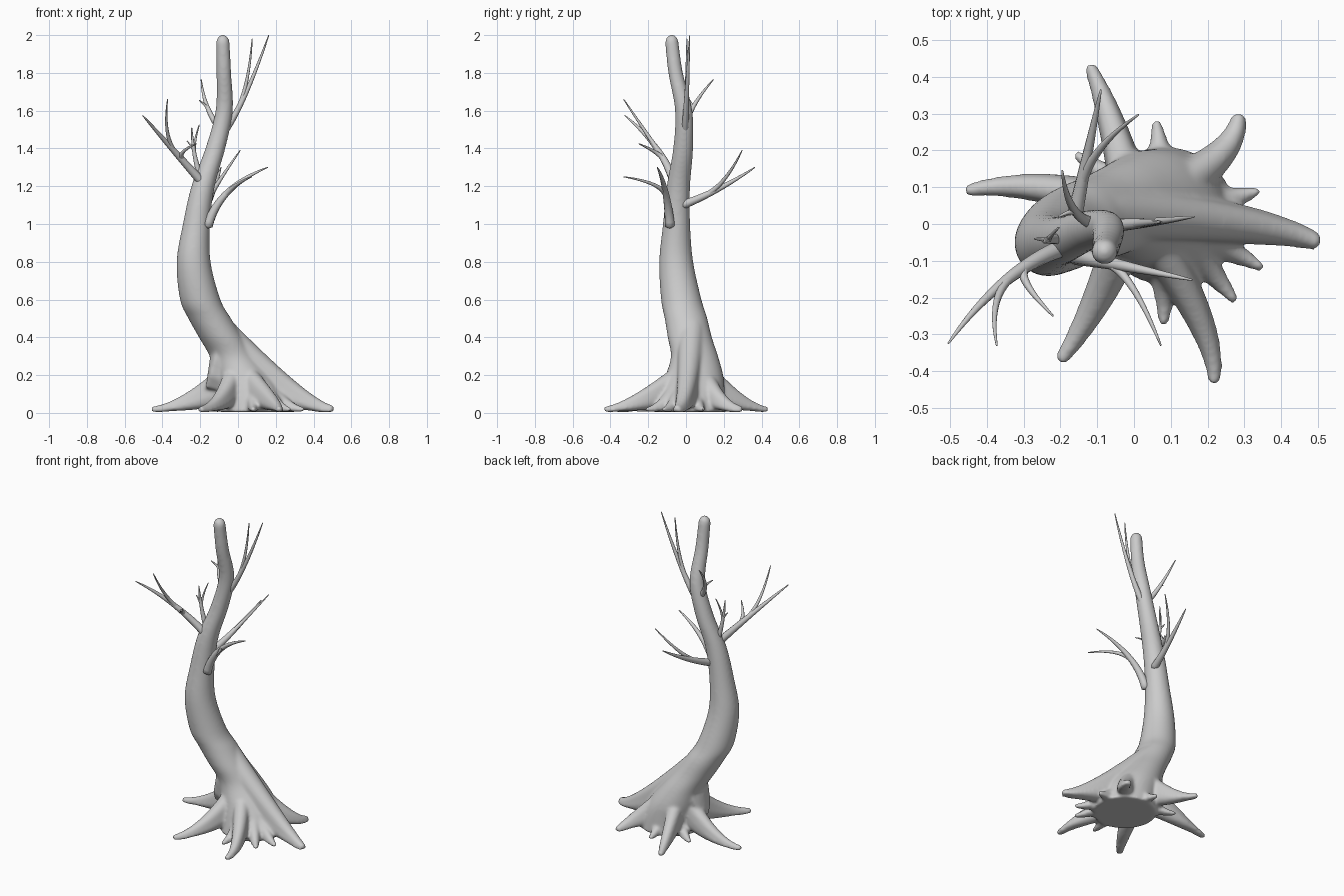
import bpy, bmesh, math
from mathutils import Vector

if "Cube" in bpy.data.objects:
    bpy.data.objects.remove(bpy.data.objects["Cube"])


def bezier(a, b, c, t):
    return a * (1 - t) ** 2 + b * (2 * t * (1 - t)) + c * t * t


def skin(bm, rings, start, end):
    """Bridge rings of points into a closed tube."""
    vs = [[bm.verts.new(co) for co in r] for r in rings]
    m = len(vs[0])
    s, e = bm.verts.new(start), bm.verts.new(end)
    for i in range(m):
        j = (i + 1) % m
        for a, b in zip(vs, vs[1:]):
            bm.faces.new((a[i], a[j], b[j], b[i]))
        bm.faces.new((s, vs[0][j], vs[0][i]))
        bm.faces.new((e, vs[-1][i], vs[-1][j]))


def tube(bm, cen, rad, sides=10, buttress=False):
    """Round tube along centre points; a buttress flares down to the ground."""
    last = len(cen) - 1
    tan = [(cen[min(i + 1, last)] - cen[max(i - 1, 0)]).normalized() for i in range(last + 1)]
    u = tan[0].orthogonal().normalized()
    rings = []
    for i, c in enumerate(cen):
        if i:
            u = tan[i - 1].rotation_difference(tan[i]) @ u
        v = tan[i].cross(u)
        ring = []
        for k in range(sides):
            a = math.tau * k / sides
            d = rad[i] * (u * math.cos(a) + v * math.sin(a))
            if buttress and d.z < 0:
                deep = -d.z / rad[i]
                d.x *= 1 + 0.9 * deep
                d.y *= 1 + 0.9 * deep
                d.z = -deep * max(c.z - 0.008, rad[i])
            ring.append(c + d)
        rings.append(ring)
    skin(bm, rings, cen[0] - tan[0] * rad[0] * 0.6, cen[-1] + tan[-1] * rad[-1] * 0.6)


def finish(bm, name):
    bmesh.ops.recalc_face_normals(bm, faces=bm.faces)
    for f in bm.faces:
        f.smooth = True
    me = bpy.data.meshes.new(name)
    bm.to_mesh(me)
    bm.free()
    ob = bpy.data.objects.new(name, me)
    bpy.context.collection.objects.link(ob)
    return ob


STEPS = [k / 16 for k in range(17)]


# trunk: horizontal sections (z, x, y, radius), smoothed between rows
trunk = [Vector(s) for s in [
    (0, 0.09, 0.02, 0.19), (0.12, 0.065, 0.035, 0.17), (0.2, 0.03, 0.045, 0.152),
    (0.3, -0.025, 0.045, 0.125), (0.4, -0.09, 0.02, 0.117), (0.5, -0.15, 0, 0.113),
    (0.6, -0.2, -0.025, 0.107), (0.8, -0.235, -0.052, 0.09), (1, -0.22, -0.05, 0.072),
    (1.2, -0.185, -0.04, 0.062), (1.4, -0.12, -0.015, 0.053), (1.6, -0.073, -0.012, 0.046),
    (1.8, -0.075, -0.055, 0.039), (1.96, -0.08, -0.075, 0.036)]]
bm = bmesh.new()
ends = [2 * trunk[0] - trunk[1]] + trunk + [2 * trunk[-1] - trunk[-2]]
rows = []
for a, b, c, d in zip(ends, ends[1:], ends[2:], ends[3:]):
    for t in (0, 0.2, 0.4, 0.6, 0.8):
        rows.append(0.5 * (2 * b + (c - a) * t + (2 * a - 5 * b + 4 * c - d) * t ** 2
                           + (3 * b - a - 3 * c + d) * t ** 3))
for k in range(5):  # rounded top
    a = k * math.pi / 10
    top = trunk[-1].copy()
    top[0] += 0.043 * math.sin(a)
    top[3] *= math.cos(a)
    rows.append(top)
rings = [[Vector((x + r * math.cos(a), y + r * math.sin(a), z))
          for a in (math.tau * k / 32 for k in range(32))] for z, x, y, r in rows]
skin(bm, rings, (0.09, 0.02, 0), (-0.08, -0.075, 2.003))


def root(tip, bend, hub, rise, r0, r1):
    """Root curving from its tip up into the trunk."""
    a, b, c = (Vector((*p, 0)) for p in (tip, bend, hub))
    cen = [bezier(a, b, c, t) + Vector((0, 0, 0.02 + rise * t * t)) for t in STEPS]
    tube(bm, cen, [r0 + r1 * t for t in STEPS], 16, True)


# large roots: tip, bend, hub inside the trunk, thickness, rise
for tip, bend, hub, s, rise in [
        ((-0.455, 0.09), (-0.28, 0.13), (0, 0.04), 1, 0.24),
        ((-0.12, 0.43), (-0.055, 0.29), (0, 0.04), 1, 0.27),
        ((0.285, 0.295), (0.28, 0.163), (0, 0.05), 1.2, 0.26),
        ((0.5, -0.05), (0.36, 0.01), (-0.09, 0.03), 1.4, 0.42),
        ((0.218, -0.43), (0.23, -0.285), (0, 0.04), 1, 0.24),
        ((-0.2, -0.37), (-0.085, -0.215), (0, 0.04), 1.1, 0.25)]:
    root(tip, bend, hub, rise, 0.015 * s, 0.038 * s)

# small root spikes between the large ones
for x, y in [(0.06, 0.28), (0.34, 0.09), (0.35, -0.12), (0.275, -0.21),
             (0.08, -0.275), (-0.16, 0.19)]:
    root((x, y), (x / 2 + 0.05, y / 2 + 0.01), (0.07, 0.02), 0.2, 0.011, 0.055)
for v in bm.verts:
    v.co.z = max(v.co.z, 0.004)
ob = finish(bm, "trunk_and_roots")

# fuse the tubes into one organic surface
rm = ob.modifiers.new("fuse", 'REMESH')
rm.mode = 'VOXEL'
rm.voxel_size = 0.008
rm.use_smooth_shade = True
sm = ob.modifiers.new("soften", 'SMOOTH')
sm.factor = 0.5
sm.iterations = 14


def branch(name, start, bend, tip, r, forks):
    """Tapering limb; each fork leaves it at parameter t and ends at its own tip."""
    bm = bmesh.new()

    def limb(a, b, c, r):
        tube(bm, [bezier(a, b, c, t) for t in STEPS],
             [0.0025 + r * (1 - t) ** 0.8 for t in STEPS])
    a, b, c = Vector(start), Vector(bend), Vector(tip)
    limb(a, b, c, r)
    for t, *end in forks:
        p, end = bezier(a, b, c, t), Vector(end)
        way = (bezier(a, b, c, t + 0.05) - p).normalized()
        limb(p, p + way * (end - p).length * 0.35, end, r * (1 - t) * 0.9)
    finish(bm, name)


branch("left_branch", (-0.18, -0.06, 1.21), (-0.36, -0.12, 1.41), (-0.505, -0.325, 1.575),
       0.022, [(0.42, -0.373, -0.33, 1.66), (0.32, -0.22, -0.25, 1.425)])
branch("left_twig", (-0.19, -0.04, 1.22), (-0.24, -0.04, 1.36), (-0.245, -0.05, 1.51),
       0.015, [(0.5, -0.205, -0.01, 1.525), (0.55, -0.27, -0.04, 1.44)])
branch("front_branch", (-0.16, -0.085, 0.99), (-0.1, -0.1, 1.2), (0.158, -0.152, 1.3),
       0.024, [(0.4, 0.073, -0.33, 1.25)])
branch("back_branch", (-0.17, -0.02, 1.1), (-0.13, 0.17, 1.17), (-0.09, 0.365, 1.3),
       0.021, [(0.3, 0.012, 0.297, 1.39)])
branch("upper_right_branch", (-0.08, -0.005, 1.48), (0.03, 0, 1.62), (0.163, 0.02, 2),
       0.018, [(0.3, 0.075, 0.005, 1.98)])
branch("upper_left_branch", (-0.09, 0, 1.5), (-0.18, 0, 1.6), (-0.195, 0.145, 1.765),
       0.016, [(0.45, -0.205, 0.02, 1.655)])
